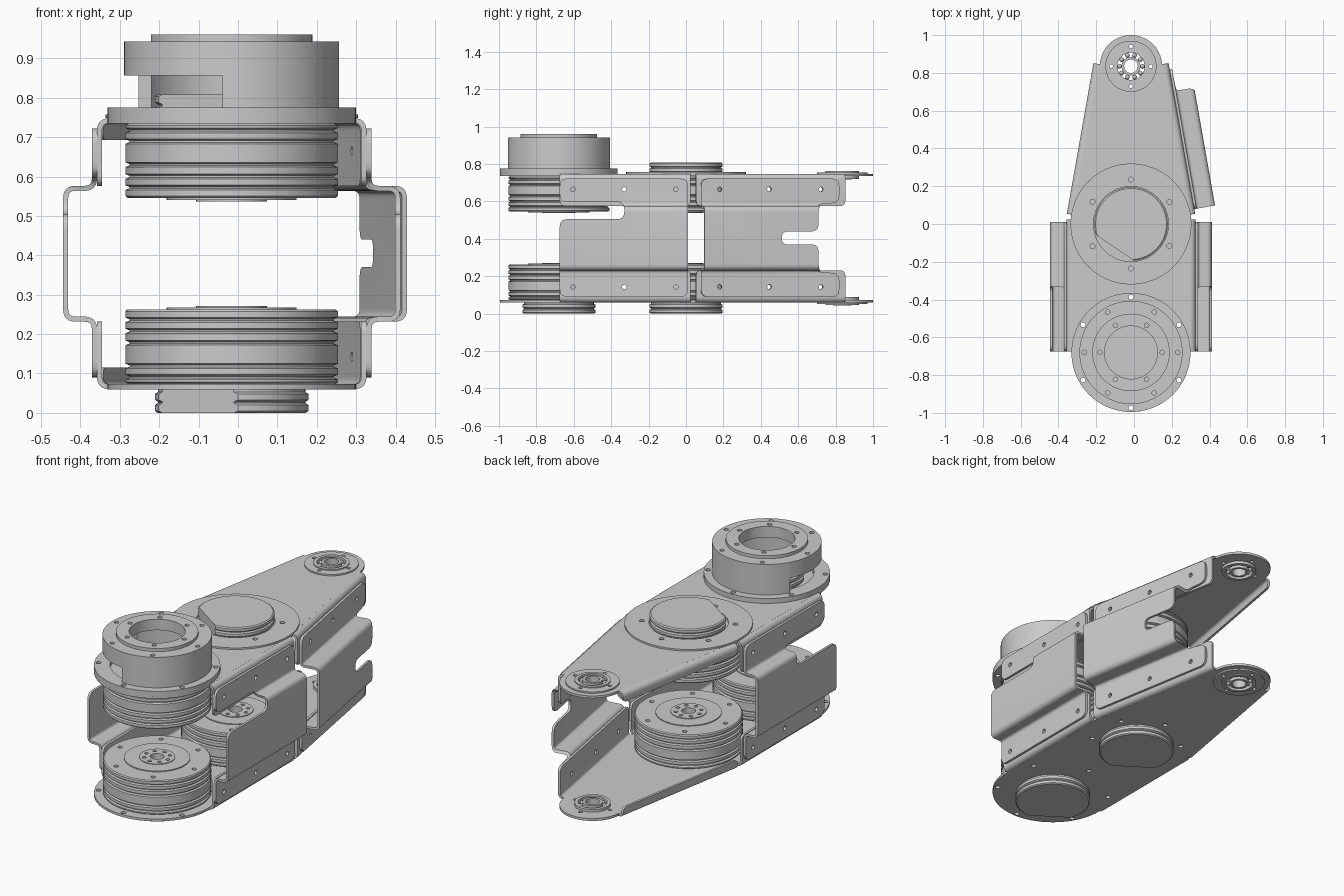
import bpy, bmesh
from math import sin, cos, pi, radians
from mathutils import Matrix, Vector

if "Cube" in bpy.data.objects:
    bpy.data.objects.remove(bpy.data.objects["Cube"])

CX, ZM = -0.016, 0.404               # lateral centre, height of the top/bottom mirror plane
FRONT, MID, END = -0.68, 0.0, 0.835  # y of the three joint axes


def finish(bm, name):
    bmesh.ops.recalc_face_normals(bm, faces=bm.faces)
    me = bpy.data.meshes.new(name)
    bm.to_mesh(me)
    bm.free()
    ob = bpy.data.objects.new(name, me)
    bpy.context.collection.objects.link(ob)
    return ob


def prism(name, polys, a, b, put):
    """Extrude closed 2D polygons from a to b; put(p, q, h) gives the 3D point."""
    bm = bmesh.new()
    for poly in polys:
        lo = [bm.verts.new(put(p, q, a)) for p, q in poly]
        hi = [bm.verts.new(put(p, q, b)) for p, q in poly]
        bm.faces.new(lo[::-1])
        bm.faces.new(hi)
        for i in range(len(lo)):
            j = (i + 1) % len(lo)
            bm.faces.new((lo[i], lo[j], hi[j], hi[i]))
    return finish(bm, name)


XY = lambda p, q, h: (p, q, h)
UZ = lambda p, q, h: (p, h, q)
SZ = lambda p, q, h: (h, p, q)


def lathe(name, profile, y, segs=72):
    bm = bmesh.new()
    vs = [bm.verts.new((r, 0, z)) for r, z in profile]
    es = [bm.edges.new((vs[i], vs[(i + 1) % len(vs)])) for i in range(len(vs))]
    bmesh.ops.spin(bm, geom=vs + es, cent=(0, 0, 0), axis=(0, 0, 1), angle=2 * pi, steps=segs)
    bmesh.ops.remove_doubles(bm, verts=bm.verts, dist=1e-5)
    bmesh.ops.translate(bm, verts=bm.verts, vec=(0, y, 0))
    return finish(bm, name)


def boolean(ob, cutter, op):
    cutter.hide_render = True
    m = ob.modifiers.new("cut", 'BOOLEAN')
    m.object, m.operation, m.solver = cutter, op, 'EXACT'
    bpy.context.view_layer.objects.active = ob
    bpy.ops.object.modifier_apply(modifier="cut")
    bpy.data.objects.remove(cutter)


def arc(cx, cy, r, a0, a1, n):
    return [(cx + r * cos(radians(a0 + (a1 - a0) * i / n)),
             cy + r * sin(radians(a0 + (a1 - a0) * i / n))) for i in range(n + 1)]


def circle(x, y, r, n=14):
    return arc(x, y, r, 0, 360, n)[:-1]


def ring(y, rad, r, n, start=0):
    return [circle(*p, r) for p in arc(0, y, rad, start, start + 360, n)[:-1]]


def drill(ob, circles, z0, z1):
    boolean(ob, prism("drill", circles, z0, z1, XY), 'DIFFERENCE')


def fillet(pts, r, closed, n=6):
    out = []
    for i, p in enumerate(pts):
        if not closed and i in (0, len(pts) - 1):
            out.append(p)
            continue
        p, a, b = Vector(p), Vector(pts[i - 1]), Vector(pts[(i + 1) % len(pts)])
        d = min(r, (a - p).length * .48, (b - p).length * .48)
        s, e = p + (a - p).normalized() * d, p + (b - p).normalized() * d
        for k in range(n + 1):
            t = k / n
            out.append(tuple(s * (1 - t) ** 2 + p * 2 * t * (1 - t) + e * t * t))
    return out


def thicken(path, t):
    left, right = [], []
    for i, p in enumerate(path):
        p = Vector(p)
        a = (p - Vector(path[i - 1])).normalized() if i else None
        b = (Vector(path[i + 1]) - p).normalized() if i < len(path) - 1 else None
        d = ((a or b) + (b or a)).normalized()
        nrm = Vector((-d.y, d.x)) * t / 2 / d.dot(b or a)
        left.append(tuple(p + nrm))
        right.append(tuple(p - nrm))
    return left + right[::-1]


def sheet(name, path, outline, holes, bend=.025, corner=.04):
    """Bent sheet metal: folded section trimmed by a rounded side outline, with screw holes."""
    ob = prism(name, [thicken(fillet(path, bend, False), .013)], -.9, 1.1, UZ)
    boolean(ob, prism("trim", [fillet(outline, corner, True)], .2, .6, SZ), 'INTERSECT')
    if holes:
        boolean(ob, prism("drill", [circle(s, z, .012) for s, z in holes], .1, .7, SZ), 'DIFFERENCE')
    return ob


def flipped(ob, name, axis):
    """Mirrored copy: 'z' about the middle height, 'x' about the centre line."""
    new = bpy.data.objects.new(name, ob.data.copy())
    bpy.context.collection.objects.link(new)
    if axis == 'z':
        new.data.transform(Matrix.Translation((0, 0, 2 * ZM)) @ Matrix.Diagonal((1, 1, -1, 1)))
    else:
        new.data.transform(Matrix.Diagonal((-1, 1, 1, 1)))
    new.data.flip_normals()
    return new


PIVOT = Matrix.Translation((.345, .04, 0))
TAPER = PIVOT @ Matrix.Rotation(radians(10), 4, 'Z') @ PIVOT.inverted()

# Top and bottom plates
outline = (arc(0, FRONT, .315, 180, 360, 40) + [(.315, .04)]
           + arc(0, END, .165, 10, 170, 28) + [(-.315, .04)])
plate = prism("bottom_plate", [outline], .06, .073, XY)
drill(plate, [circle(0, END, .075, 32)] + ring(FRONT, .293, .013, 6, 30)
      + ring(MID, .235, .013, 6, 30) + ring(END, .105, .01, 4), 0, .2)
flipped(plate, "top_plate", 'z')

# Folded plate edges
FRONT_S, REAR_S = (-.605, -.33, -.055), (.18, .45, .73)
fold = [(.28, .0665), (.3355, .0665), (.3355, .4)]


def edge(name, s0, s1, top, screws):
    return sheet(name, fold, [(s0, .04), (s0, top), (s1, top), (s1, .04)],
                 [(s, .143) for s in screws], corner=.03)


front_edge = edge("bottom_front_edge_right", -.675, .025, .232, FRONT_S)
rear_edge = edge("bottom_rear_edge_right", .055, .865, .232, REAR_S)
rear_edge.data.transform(TAPER)
short_edge = edge("bottom_rear_edge_left", .055, .865, .115, ())
short_edge.data.transform(TAPER)
short_edge.data.transform(Matrix.Diagonal((-1, 1, 1, 1)))
short_edge.data.flip_normals()
left_edge = flipped(front_edge, "bottom_front_edge_left", 'x')
for ob in (front_edge, rear_edge, short_edge, left_edge):
    flipped(ob, ob.name.replace("bottom", "top"), 'z')


# Side panels
def section(out):
    return [(.3485, .05), (.3485, .238), (out, .238), (out, .57), (.3485, .57), (.3485, .76)]


def screws(ss):
    return [(s, z) for s in ss for z in (.143, .665)]


panel = sheet("front_panel_right", section(.4215),
              [(-.675, .09), (.01, .09), (.01, .722), (-.675, .722), (-.675, .597),
               (-.33, .597), (-.33, .505), (-.675, .505)], screws(FRONT_S))
flipped(panel, "front_panel_left", 'x')
rear = sheet("rear_panel_right", section(.447),
             [(.08, .09), (.83, .09), (.83, .215), (.7, .225), (.7, .37), (.5, .37),
              (.5, .44), (.7, .44), (.7, .583), (.83, .593), (.83, .722), (.08, .722)],
             screws(REAR_S))
rear.data.transform(TAPER)

# Grooved drums and their outer bosses
drum_profile = [(0, .073), (.262, .073), (.27, .078)]
for z in (.091, .119, .178, .208, .236):
    drum_profile += [(.27, z - .006), (.26, z - .002), (.26, z + .002), (.27, z + .006)]
drum_profile += [(.27, .257), (.265, .262), (.165, .262), (.165, .267), (.09, .267),
                 (.09, .271), (.035, .271), (.035, .2), (0, .2)]
boss_profile = [(0, 0), (.188, 0), (.195, .005), (.195, .02), (.187, .025), (.187, .028),
                (.195, .033), (.195, .048), (.187, .053), (.187, .062), (0, .062)]
for tag, y in (("front", FRONT), ("middle", MID)):
    drum = lathe(f"bottom_{tag}_drum", drum_profile, y)
    drill(drum, ring(y, .225, .012, 6) + ring(y, .065, .01, 8), .22, .3)
    boss = lathe(f"bottom_{tag}_boss", boss_profile, y)
    bm = bmesh.new()
    bm.from_mesh(boss.data)
    n = Vector((cos(radians(236)), sin(radians(236)), 0))
    cut = bmesh.ops.bisect_plane(bm, geom=bm.verts[:] + bm.edges[:] + bm.faces[:],
                                 plane_co=Vector((0, y, 0)) + n * .152, plane_no=n, clear_outer=True)
    bmesh.ops.holes_fill(bm, edges=[e for e in bm.edges if e.is_boundary])
    bm.to_mesh(boss.data)
    bm.free()
    flipped(drum, f"top_{tag}_drum", 'z')
    flipped(boss, f"top_{tag}_boss", 'z')

# Reinforcing washer round the middle joint
washer = lathe("middle_washer", [(.198, .748), (.32, .748), (.32, .757), (.198, .757)], MID)
drill(washer, ring(MID, .235, .013, 6, 30), .7, .8)

# Raised mount with a window, over the front joint
mount = lathe("front_mount", [(.14, .96), (.205, .96), (.205, .943), (.273, .943), (.273, .775),
                              (.315, .775), (.315, .748), (.235, .748), (.235, .9), (.14, .9)], FRONT)
window = prism("window", [[(0, FRONT)] + arc(0, FRONT, .4, 150, 265, 24)], .775, .857, XY)
boolean(mount, window, 'DIFFERENCE')
drill(mount, ring(FRONT, .293, .013, 6, 30), .7, .8)
drill(mount, ring(FRONT, .247, .012, 6) + ring(FRONT, .165, .012, 6), .915, 1)

# End bearings
flange = lathe("bottom_bearing_flange", [(.072, .046), (.09, .046), (.09, .052), (.135, .052),
                                         (.135, .06), (.09, .06), (.09, .088), (.072, .088)], END)
drill(flange, ring(END, .105, .01, 4), 0, .2)
race = lathe("bottom_bearing_race", [(.036, .044), (.05, .044), (.05, .09), (.036, .09)], END, 40)
bm = bmesh.new()
for x, y in arc(0, END, .061, 0, 360, 10)[:-1]:
    bmesh.ops.create_uvsphere(bm, u_segments=12, v_segments=8, radius=.0125,
                              matrix=Matrix.Translation((x, y, .067)))
balls = finish(bm, "bottom_bearing_balls")
for ob in (flange, race, balls):
    flipped(ob, ob.name.replace("bottom", "top"), 'z')

# Shift to the off-centre axis and smooth the curved faces
for ob in bpy.context.scene.objects:
    ob.data.transform(Matrix.Translation((CX, 0, 0)))
    ob.select_set(True)
bpy.context.view_layer.objects.active = plate
bpy.ops.object.shade_smooth_by_angle(angle=radians(30))
